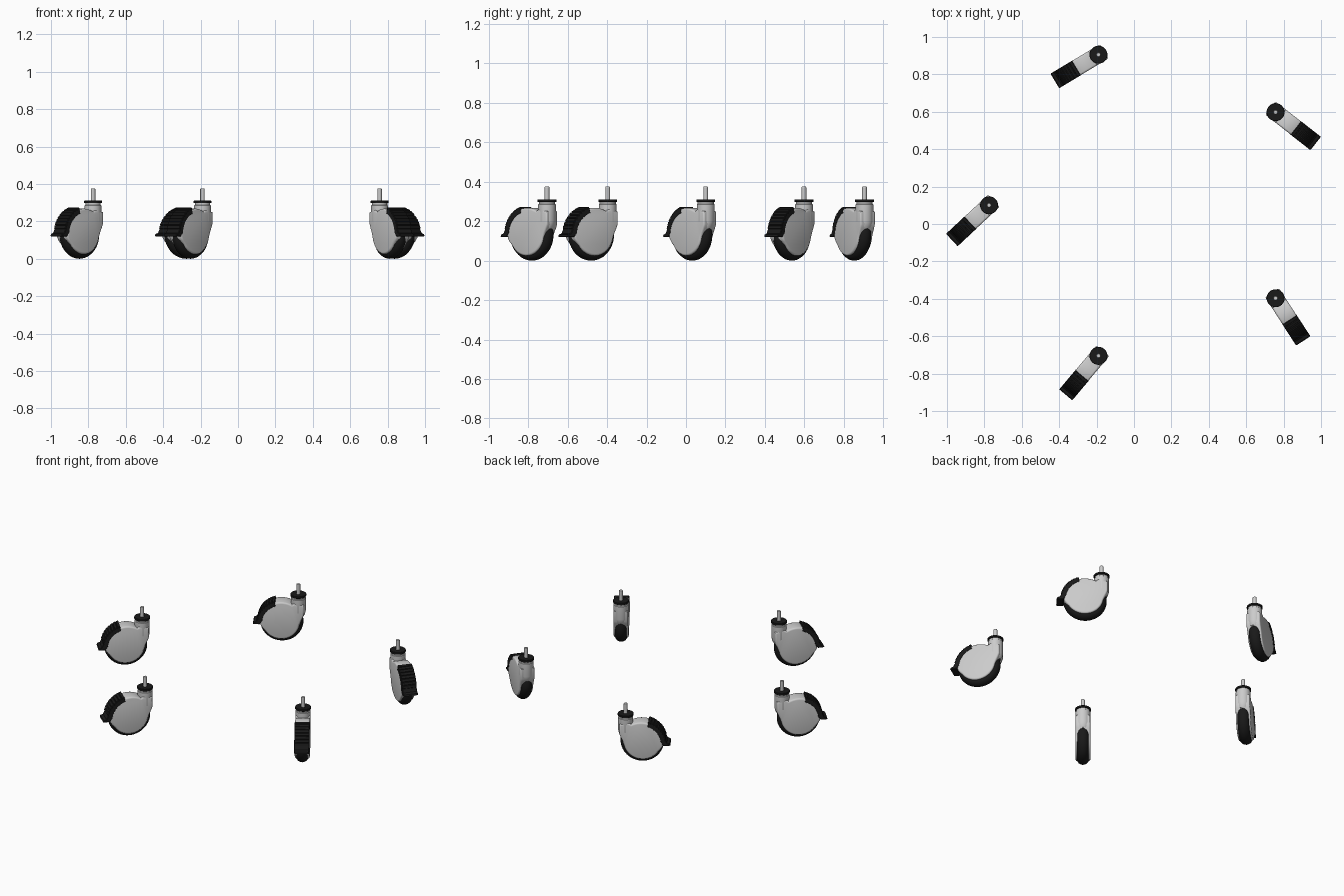
import bpy, bmesh
from math import sin, cos, radians, pi
from mathutils import Matrix

if "Cube" in bpy.data.objects:
    bpy.data.objects.remove(bpy.data.objects["Cube"])

black = bpy.data.materials.new("black_rubber")
black.diffuse_color = (0.01, 0.01, 0.01, 1)
black.use_nodes = True
black.node_tree.nodes["Principled BSDF"].inputs["Base Color"].default_value = black.diffuse_color


def finish(bm, name, mat=None):
    bmesh.ops.recalc_face_normals(bm, faces=bm.faces)
    me = bpy.data.meshes.new(name)
    bm.to_mesh(me)
    bm.free()
    me.shade_smooth()
    me.set_sharp_from_angle(angle=radians(32))
    if mat:
        me.materials.append(mat)
    return me


def arc(cx, cz, r, a0, a1, n):
    angs = [radians(a0 + (a1 - a0) * i / n) for i in range(n + 1)]
    return [(cx + r * cos(a), cz + r * sin(a)) for a in angs]


def prism(name, outline, half, bevel, mat=None, segs=3):
    """Side outline (x, z) extruded across y with rounded rims."""
    bm = bmesh.new()
    f = bm.faces.new([bm.verts.new((x, -half, z)) for x, z in outline])
    ext = bmesh.ops.extrude_face_region(bm, geom=[f], use_keep_orig=True)
    vs = [g for g in ext["geom"] if isinstance(g, bmesh.types.BMVert)]
    bmesh.ops.translate(bm, verts=vs, vec=(0, 2 * half, 0))
    bmesh.ops.recalc_face_normals(bm, faces=bm.faces)
    rims = [e for e in bm.edges if abs(e.verts[0].co.y - e.verts[1].co.y) < 1e-6]
    bmesh.ops.bevel(bm, geom=rims, offset=bevel, segments=segs, profile=0.5,
                    affect='EDGES', clamp_overlap=False)
    return finish(bm, name, mat)


def lathe(name, profile, mat=None, steps=40, place=Matrix()):
    """Profile (radius, z) spun about z, then placed."""
    bm = bmesh.new()
    vs = [bm.verts.new((r, 0, z)) for r, z in profile]
    es = [bm.edges.new(p) for p in zip(vs, vs[1:])]
    bmesh.ops.spin(bm, geom=vs + es, cent=(0, 0, 0), axis=(0, 0, 1),
                   angle=2 * pi, steps=steps)
    bmesh.ops.remove_doubles(bm, verts=bm.verts, dist=1e-5)
    bm.transform(place)
    return finish(bm, name, mat)


CX, CZ = 0.10, 0.131

# housing: hood over the wheel, side covers and fork side in one outline
housing = (arc(CX, CZ, 0.137, 118, 70, 8) + arc(CX, CZ, 0.130, 66, 2, 10)
           + [(0.226, 0.112), (0.214, 0.094)]
           + arc(CX + 0.003, CZ + 0.006, 0.112, -32, -170, 20)
           + [(-0.016, 0.14), (-0.028, 0.165), (-0.036, 0.185), (-0.036, 0.25), (0.02, 0.262)])

# brake pedal: ribbed outer curve with a lip at the lower end
ribs = []
for i in range(8):
    a = 74 - i * 8
    ribs += [arc(CX, CZ, 0.148, a, a, 1)[0], arc(CX, CZ, 0.148, a - 5.5, a - 5.5, 1)[0],
             arc(CX, CZ, 0.144, a - 6.5, a - 6.5, 1)[0]]
pedal = (ribs + [(0.252, 0.138), (0.268, 0.132), (0.272, 0.122), (0.262, 0.119), (0.232, 0.119)]
         + arc(CX, CZ, 0.114, 4, 74, 12))

# tyre: rounded tread, spun then laid on its axle
tread = [(0, -0.034), (0.10, -0.036), (0.112, -0.033), (0.122, -0.025), (0.129, -0.012),
         (0.131, 0), (0.129, 0.012), (0.122, 0.025), (0.112, 0.033), (0.10, 0.036), (0, 0.034)]
axle = Matrix.Translation((CX, 0, CZ)) @ Matrix.Rotation(pi / 2, 4, 'X')

parts = [
    prism("housing", housing, 0.0445, 0.010),
    prism("brake_pedal", pedal, 0.0455, 0.003, black, 1),
    lathe("tyre", tread, black, 56, axle),
    lathe("swivel_neck", [(0, 0.165), (0.033, 0.165), (0.040, 0.178), (0.045, 0.20),
                          (0.045, 0.285), (0.041, 0.288), (0.041, 0.299), (0, 0.299)]),
    lathe("neck_cap", [(0, 0.297), (0.046, 0.297), (0.048, 0.299), (0.048, 0.309),
                       (0.046, 0.311), (0, 0.311)], black),
    lathe("stem_bolt", [(0, 0.30), (0.012, 0.30), (0.012, 0.372), (0.010, 0.375), (0, 0.375)],
          None, 20),
]

# five casters on a pentagon: stem x, stem y, heading of the pedal
casters = [(-0.19, 0.905, 211), (0.757, 0.598, -38), (0.757, -0.397, -57),
           (-0.19, -0.705, 230), (-0.775, 0.10, 223)]
for n, (x, y, heading) in enumerate(casters, 1):
    for me in parts:
        ob = bpy.data.objects.new(f"{me.name}_{n}", me)
        ob.matrix_world = Matrix.Translation((x, y, 0)) @ Matrix.Rotation(radians(heading), 4, 'Z')
        bpy.context.collection.objects.link(ob)
